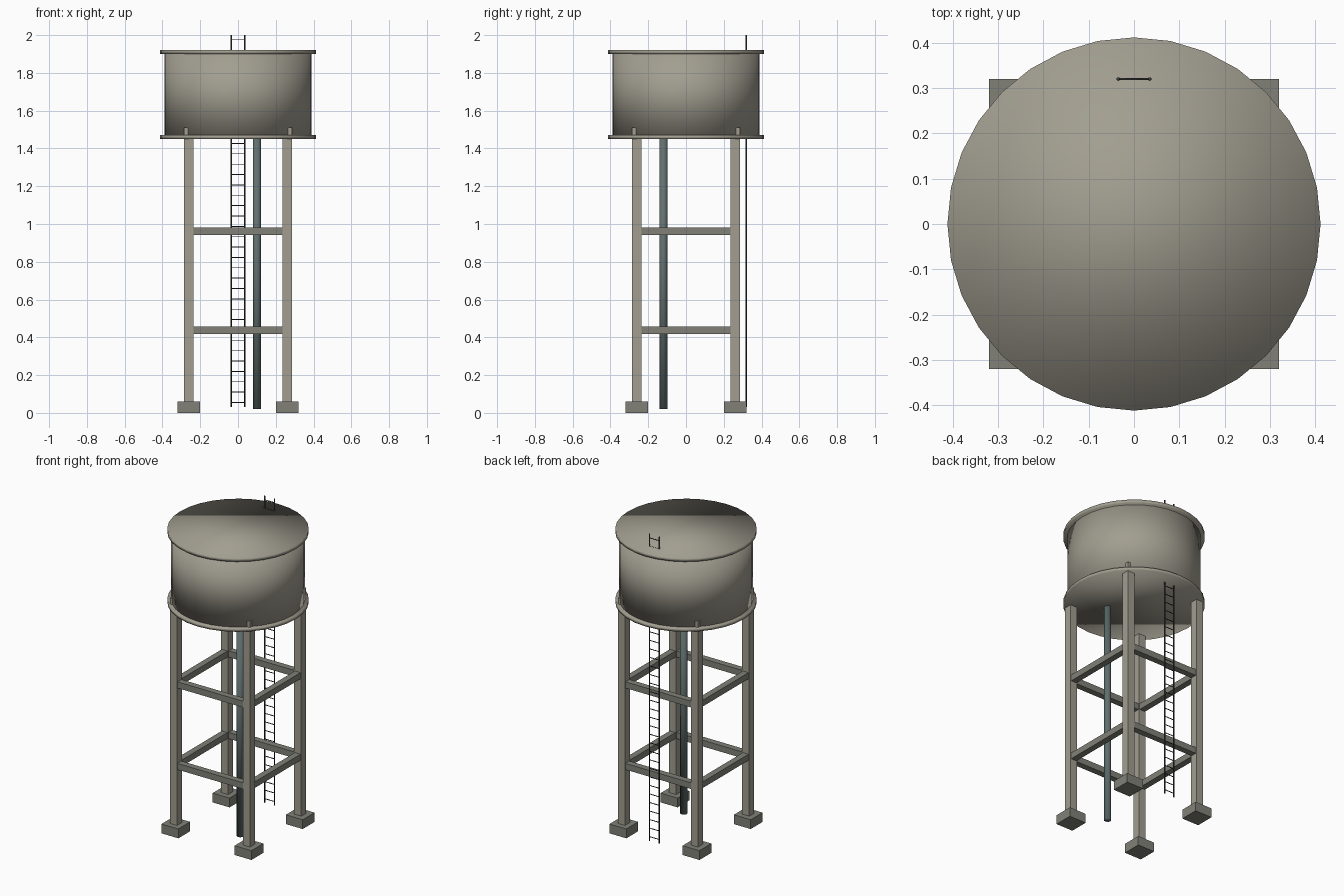
import bpy

if "Cube" in bpy.data.objects:
    bpy.data.objects.remove(bpy.data.objects["Cube"])


def material(name, rgb):
    m = bpy.data.materials.new(name)
    m.diffuse_color = (*rgb, 1)
    m.use_nodes = True
    m.node_tree.nodes["Principled BSDF"].inputs["Base Color"].default_value = m.diffuse_color
    return m


CONCRETE = material("warm_concrete", (0.36, 0.34, 0.28))
GREY = material("dark_concrete", (0.22, 0.22, 0.19))
PIPE = material("pipe_paint", (0.12, 0.16, 0.16))
STEEL = material("ladder_steel", (0.05, 0.05, 0.05))


def box(name, x, y, z, mat):
    """Box from (min, max) pairs."""
    bpy.ops.mesh.primitive_cube_add(size=1, location=[sum(p) / 2 for p in (x, y, z)])
    o = bpy.context.object
    o.name = name
    o.scale = [p[1] - p[0] for p in (x, y, z)]
    bpy.ops.object.transform_apply(location=False, rotation=False, scale=True)
    o.data.materials.append(mat)
    return o


def cylinder(name, r, x, y, z0, z1, sides, mat):
    bpy.ops.mesh.primitive_cylinder_add(vertices=sides, radius=r, depth=z1 - z0,
                                        location=(x, y, (z0 + z1) / 2))
    o = bpy.context.object
    o.name = name
    o.data.materials.append(mat)
    bpy.ops.object.shade_smooth()
    return o


# Tank with overhanging floor and roof discs
cylinder("tank_wall", 0.39, 0, 0, 1.46, 1.915, 32, CONCRETE)
cylinder("tank_floor", 0.412, 0, 0, 1.45, 1.47, 32, CONCRETE)
cylinder("tank_roof", 0.412, 0, 0, 1.90, 1.922, 32, CONCRETE)

# Legs (corners poke through the tank wall) on square footings
C = 0.26
for sx, xn in ((-1, "left"), (1, "right")):
    for sy, yn in ((-1, "front"), (1, "back")):
        x, y = sx * C, sy * C
        box(f"{yn}_{xn}_leg", (x - .025, x + .025), (y - .025, y + .025), (0.03, 1.51), CONCRETE)
        box(f"{yn}_{xn}_footing", (x - .06, x + .06), (y - .06, y + .06), (0, 0.06), GREY)

# Horizontal braces on all four sides, the top ring sits inside the tank floor
for level, z in enumerate((0.437, 0.961, 1.471)):
    for s, side in ((-1, "a"), (1, "b")):
        across = (s * C - .02, s * C + .02)
        height = (z - .02, z + .02)
        box(f"brace_x_{level}_{side}", (-C, C), across, height, GREY)
        box(f"brace_y_{level}_{side}", across, (-C, C), height, GREY)

# Supply pipe
cylinder("supply_pipe", 0.021, 0.1, -0.12, 0.02, 1.46, 12, PIPE)

# Ladder running from the ground through the tank to above the roof
LY = 0.32
for s, n in ((-1, "left"), (1, "right")):
    cylinder(f"ladder_{n}_rail", 0.004, s * 0.035, LY, 0.03, 2.0, 8, STEEL)
RUNGS = 36
for i in range(RUNGS):
    z = 0.055 + i * (1.975 - 0.055) / (RUNGS - 1)
    bpy.ops.mesh.primitive_cylinder_add(vertices=6, radius=0.0025, depth=0.07,
                                        location=(0, LY, z), rotation=(0, 1.5707963, 0))
    rung = bpy.context.object
    rung.name = f"ladder_rung_{i + 1}"
    rung.data.materials.append(STEEL)
    bpy.ops.object.shade_smooth()
